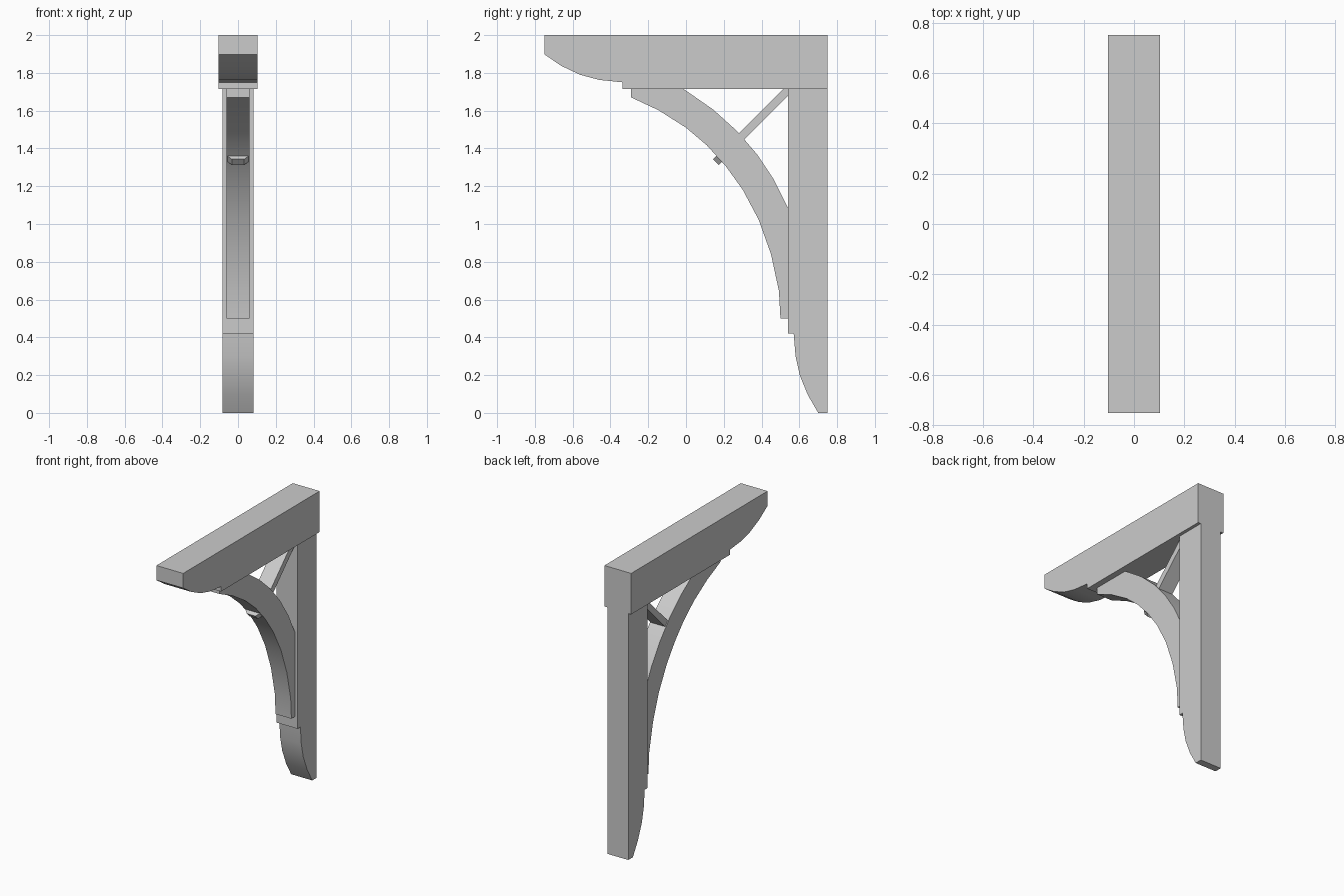
import bpy, bmesh, math
from mathutils import Vector

if "Cube" in bpy.data.objects:
    bpy.data.objects.remove(bpy.data.objects["Cube"])


def extrude_outline(name, outline, depth):
    """Closed solid from a 3D outline swept along the depth vector."""
    bm = bmesh.new()
    face = bm.faces.new([bm.verts.new(p) for p in outline])
    swept = bmesh.ops.extrude_face_region(bm, geom=[face], use_keep_orig=True)
    verts = [v for v in swept["geom"] if isinstance(v, bmesh.types.BMVert)]
    bmesh.ops.translate(bm, verts=verts, vec=depth)
    bmesh.ops.recalc_face_normals(bm, faces=bm.faces)
    mesh = bpy.data.meshes.new(name)
    bm.to_mesh(mesh)
    bm.free()
    obj = bpy.data.objects.new(name, mesh)
    bpy.context.collection.objects.link(obj)
    bpy.ops.object.select_all(action="DESELECT")
    obj.select_set(True)
    bpy.context.view_layer.objects.active = obj
    bpy.ops.object.shade_smooth_by_angle(angle=math.radians(25))
    return obj


def side_profile(name, points, half_width):
    """Timber cut from a (y, z) profile, centred on x = 0."""
    return extrude_outline(name, [(-half_width, y, z) for y, z in points],
                           Vector((2 * half_width, 0, 0)))


# Top beam with a scooped front end
side_profile("top_beam", [
    (-0.75, 2), (0.75, 2), (0.75, 1.715), (-0.335, 1.715), (-0.335, 1.75),
    (-0.46, 1.763), (-0.56, 1.79), (-0.66, 1.837), (-0.75, 1.898)], 0.103)

# Wall post with a curved foot
side_profile("wall_post", [
    (0.75, 1.715), (0.54, 1.715), (0.54, 0.42), (0.57, 0.42), (0.58, 0.30),
    (0.602, 0.20), (0.645, 0.095), (0.70, 0), (0.75, 0)], 0.081)

# Curved brace
side_profile("curved_brace", [
    (-0.29, 1.715), (-0.29, 1.67), (-0.145, 1.602), (0, 1.51),
    (0.11, 1.417), (0.21, 1.307), (0.30, 1.182), (0.385, 1.022),
    (0.45, 0.84), (0.492, 0.645), (0.50, 0.50), (0.54, 0.50),
    (0.54, 1.085), (0.465, 1.235), (0.375, 1.37), (0.27, 1.492),
    (0.145, 1.605), (0, 1.706), (-0.015, 1.715)], 0.061)

# Diagonal strut passing through the brace, with a chamfered tip
top, shoulder, tip = (0.535, 1.735), (0.16, 1.36), (0.143, 1.343)
side = [(0.055, *top), (0.055, *shoulder), (0.033, *tip)]
mirrored = [(-x, y, z) for x, y, z in reversed(side)]
extrude_outline("diagonal_strut", side + mirrored, Vector((0, 0.03, -0.03)))
